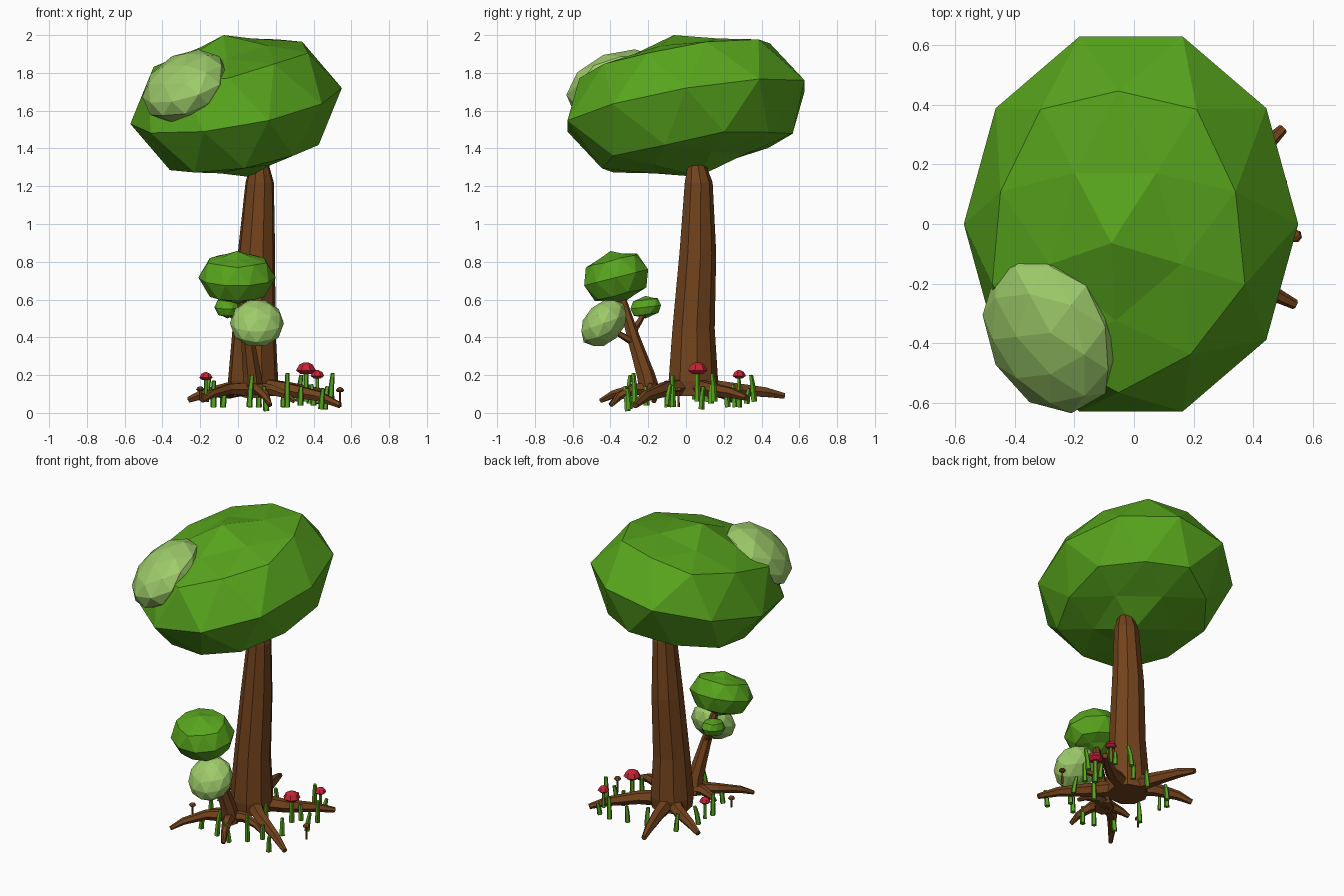
import bpy, bmesh, math, random
from mathutils import Matrix, Vector

if "Cube" in bpy.data.objects:
    bpy.data.objects.remove(bpy.data.objects["Cube"])

random.seed(4)


def material(name, rgb):
    m = bpy.data.materials.new(name)
    m.diffuse_color = (*rgb, 1)
    m.use_nodes = True
    m.node_tree.nodes["Principled BSDF"].inputs["Base Color"].default_value = m.diffuse_color
    return m


LEAF = material("leaf green", (0.097, 0.375, 0.012))
PALE = material("pale leaf green", (0.34, 0.6, 0.145))
BARK = material("bark brown", (0.17, 0.056, 0.012))
RED = material("cap red", (0.56, 0.018, 0.036))


def finish(name, bm, mat):
    bmesh.ops.recalc_face_normals(bm, faces=bm.faces)
    me = bpy.data.meshes.new(name)
    bm.to_mesh(me)
    bm.free()
    me.materials.append(mat)
    ob = bpy.data.objects.new(name, me)
    bpy.context.collection.objects.link(ob)
    return ob


def tube(bm, pts, radii, sides):
    """Flat-sided tapered tube along a path, with closed ends."""
    pts = [Vector(p) for p in pts]
    rings = []
    for i, (p, r) in enumerate(zip(pts, radii)):
        d = pts[min(i + 1, len(pts) - 1)] - pts[max(i - 1, 0)]
        d.normalize()
        ref = Vector((1, 0, 0)) if abs(d.z) > 0.6 else Vector((0, 0, 1))
        u = d.cross(ref).normalized()
        v = d.cross(u)
        rings.append([bm.verts.new(p + r * (u * math.cos(a) + v * math.sin(a)))
                      for a in (2 * math.pi * k / sides for k in range(sides))])
    for a, b in zip(rings, rings[1:]):
        for k in range(sides):
            n = (k + 1) % sides
            bm.faces.new((a[k], a[n], b[n], b[k]))
    bm.faces.new(rings[0])
    bm.faces.new(rings[-1])


def blob(name, center, ax, ay, az, mat, boxy=True):
    """Icosphere stretched along three axes; boxy flattens crown and underside."""
    bm = bmesh.new()
    bmesh.ops.create_icosphere(bm, subdivisions=2, radius=1,
                               matrix=Matrix.Rotation(math.radians(-18), 4, 'Z'))
    c, ax, ay, az = (Vector(t) for t in (center, ax, ay, az))
    for v in bm.verts:
        x, y, z = v.co
        if boxy and 0.05 < abs(z) < 0.95:
            s = 1 - 0.25 * abs(z)
            x, y, z = x * s, y * s, math.copysign(0.45 + 0.4 * abs(z), z)
        v.co = c + ax * x + ay * y + az * z
    return finish(name, bm, mat)


# Foliage of the large tree
blob("large_canopy", (-0.01, 0, 1.625), (0.56, 0, 0.095), (0, 0.66, 0.112),
     (-0.066, -0.064, 0.375), LEAF)
blob("large_canopy_clump", (-0.28, -0.365, 1.732), (0.227, -0.06, 0.059),
     (0, 0.263, 0.07), (0, 0, 0.17), PALE, False)

# Foliage of the small tree
blob("small_canopy", (-0.005, -0.37, 0.717), (0.205, 0, 0), (0, 0.178, 0.045),
     (0, -0.03, 0.14), LEAF)
blob("small_canopy_clump", (0.1, -0.435, 0.475), (0.143, 0, 0), (0, 0.125, 0.045),
     (0, 0, 0.12), PALE, False)
blob("small_side_clump", (-0.055, -0.213, 0.56), (0.07, 0, 0), (0, 0.085, 0.01),
     (0, 0, 0.06), LEAF)

# Large trunk
bm = bmesh.new()
tube(bm, [(0.08, 0.035, 0.09), (0.08, 0.035, 0.17), (0.085, 0.037, 0.45),
          (0.098, 0.06, 0.85), (0.115, 0.065, 1.22), (0.115, 0.055, 1.31)],
     [0.125, 0.135, 0.115, 0.1, 0.076, 0.05], 9)
finish("large_trunk", bm, BARK)

# Small trunk and its two branches
bm = bmesh.new()
tube(bm, [(0.08, -0.19, 0.09), (0.075, -0.215, 0.2), (0.05, -0.28, 0.4),
          (0.01, -0.35, 0.64)], [0.06, 0.05, 0.035, 0.02], 7)
tube(bm, [(0.055, -0.27, 0.37), (0.08, -0.34, 0.41), (0.09, -0.39, 0.44)],
     [0.022, 0.017, 0.014], 5)
tube(bm, [(0.045, -0.285, 0.43), (0.0, -0.25, 0.48), (-0.05, -0.215, 0.54)],
     [0.022, 0.017, 0.014], 5)
finish("small_trunk", bm, BARK)


# Roots spreading from both trunks, level at first and bending down at the tips
def roots(name, base, tips, r):
    bm = bmesh.new()
    b = Vector(base)
    for t in tips:
        t = Vector(t)
        d = t - b
        side = Vector((-d.y, d.x, 0)) * random.uniform(-0.1, 0.1)
        m1 = b + d * 0.4 + side
        m2 = b + d * 0.78 + side * 0.5
        m1.z, m2.z = 0.125, 0.45 * t.z + 0.07
        tube(bm, [b, m1, m2, t], [r * 1.35, r, r * 0.7, r * 0.4], 6)
    finish(name, bm, BARK)


roots("large_roots", (0.08, 0.035, 0.14),
      [(0.54, -0.27, 0.04), (0.5, 0.32, 0.08), (-0.05, 0.52, 0.09),
       (-0.26, 0.24, 0.07)], 0.042)
roots("small_roots", (0.08, -0.19, 0.125),
      [(-0.19, -0.45, 0.065), (0.17, -0.4, 0.04), (0.3, -0.17, 0.06),
       (-0.1, -0.17, 0.09)], 0.032)

# Grass blades: x, y, bottom, top
bm = bmesh.new()
for x, y, z0, z1 in [
        (0.44, -0.3, 0.02, 0.13), (0.26, -0.27, 0.03, 0.21), (0.15, -0.31, 0.01, 0.14),
        (0.4, -0.1, 0.04, 0.15), (0.46, 0.08, 0.02, 0.14), (0.49, 0.15, 0.06, 0.21),
        (0.38, 0.13, 0.05, 0.15), (0.42, 0.32, 0.05, 0.13), (0.32, 0.36, 0.06, 0.2),
        (0.24, 0.28, 0.03, 0.14), (0.11, 0.26, 0.03, 0.15), (-0.08, 0.22, 0.03, 0.14),
        (-0.17, 0.11, 0.06, 0.18), (-0.13, -0.1, 0.03, 0.17), (-0.08, -0.28, 0.03, 0.13),
        (0.06, -0.31, 0.03, 0.2), (0.26, -0.07, 0.03, 0.2), (0.33, -0.21, 0.04, 0.14)]:
    lean = Vector((random.uniform(-0.02, 0.02), random.uniform(-0.02, 0.02), 0))
    p = Vector((x, y, z0))
    h = Vector((0, 0, z1 - z0))
    tube(bm, [p, p + h * 0.55 + lean * 0.4, p + h + lean], [0.017, 0.015, 0.011], 5)
finish("grass_blades", bm, LEAF)


# Mushrooms: low domed caps on short stems
def mushrooms(name, spots, cap_mat, stem_mat):
    caps, stems = bmesh.new(), bmesh.new()
    for x, y, z, r, h in spots:
        tube(stems, [(x, y, z - h), (x, y, z)], [r * 0.32, r * 0.25], 5)
        tube(caps, [(x, y, z - r * 0.45), (x, y, z - r * 0.1), (x, y, z + r * 0.45),
                    (x, y, z + r * 0.7)], [r * 0.55, r, r * 0.7, r * 0.2], 7)
    finish(name + "_caps", caps, cap_mat)
    finish(name + "_stems", stems, stem_mat)


mushrooms("red_mushroom", [(0.36, 0.06, 0.23, 0.054, 0.17), (0.42, 0.28, 0.2, 0.037, 0.12),
                           (-0.17, 0.04, 0.19, 0.036, 0.12)], RED, LEAF)
mushrooms("brown_mushroom", [(0.54, -0.04, 0.12, 0.023, 0.09),
                             (-0.2, -0.2, 0.125, 0.022, 0.06)], BARK, BARK)
